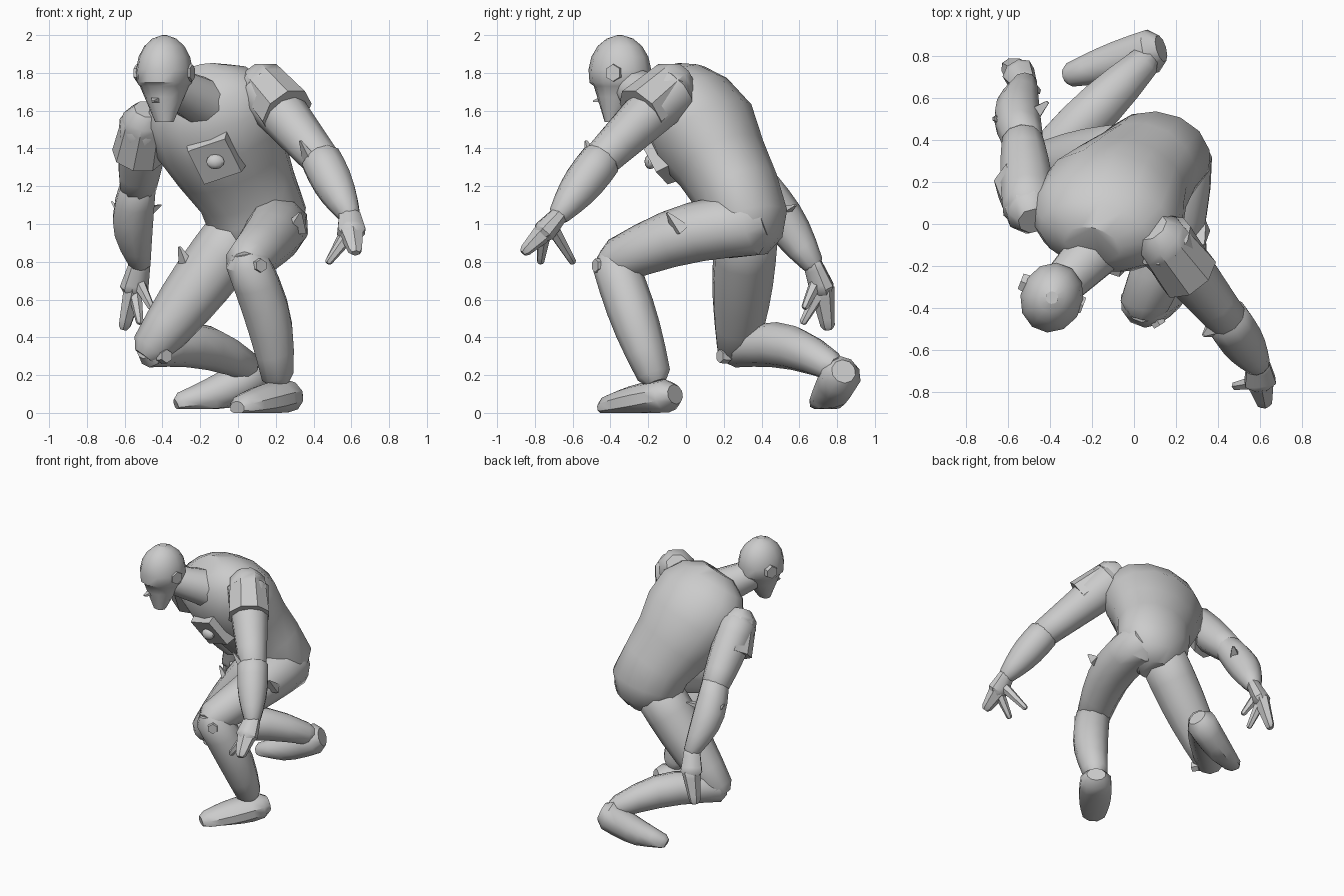
import bpy, bmesh, math
from mathutils import Vector

if "Cube" in bpy.data.objects:
    bpy.data.objects.remove(bpy.data.objects["Cube"], do_unlink=True)

UP = Vector((0, 0, 1))
grey = (0.6, 0.6, 0.6, 1)
material = bpy.data.materials.new("plain grey")
material.use_nodes = True
material.diffuse_color = grey
material.node_tree.nodes["Principled BSDF"].inputs["Base Color"].default_value = grey


def finish(name, bm):
    bmesh.ops.recalc_face_normals(bm, faces=bm.faces)
    mesh = bpy.data.meshes.new(name)
    bm.to_mesh(mesh)
    bm.free()
    mesh.materials.append(material)
    part = bpy.data.objects.new(name, mesh)
    bpy.context.collection.objects.link(part)
    bpy.ops.object.select_all(action='DESELECT')
    bpy.context.view_layer.objects.active = part
    part.select_set(True)
    bpy.ops.object.shade_smooth_by_angle(angle=math.radians(40))


def skin(name, rings, sides=10, floor=0):
    """Join elliptical rings, each given as centre, half-width and half-depth vectors."""
    bm = bmesh.new()
    loops = []
    for centre, across, deep in rings:
        loop = []
        for k in range(sides):
            angle = math.tau * (k + 0.5) / sides
            point = centre + across * math.cos(angle) + deep * math.sin(angle)
            point.z = max(point.z, floor)
            loop.append(bm.verts.new(point))
        loops.append(loop)
    for low, high in zip(loops, loops[1:]):
        for k in range(sides):
            j = (k + 1) % sides
            bm.faces.new((low[k], low[j], high[j], high[k]))
    bm.faces.new(loops[0])
    bm.faces.new(loops[-1])
    finish(name, bm)


def limb(name, start, end, r_start, r_end, bulge=0, bow=(0, 0, 0), flatten=1,
         sides=10, floor=0, round_start=True, round_end=True, side=None):
    """Tapered limb with a muscle bulge, a bowed axis and rounded ends."""
    start, end, bow = Vector(start), Vector(end), Vector(bow)
    axis = (end - start).normalized()
    across = Vector(side) if side else axis.cross(UP)
    across = (across - axis * across.dot(axis)).normalized()
    deep = axis.cross(across) * flatten
    rings = []
    if round_start:
        rings.append((start - axis * r_start * 0.5, across * r_start * 0.6, deep * r_start * 0.6))
    steps = 5
    for i in range(steps + 1):
        t = i / steps
        swell = math.sin(math.pi * t)
        radius = r_start + (r_end - r_start) * t + bulge * swell
        rings.append((start.lerp(end, t) + bow * swell, across * radius, deep * radius))
    if round_end:
        rings.append((end + axis * r_end * 0.5, across * r_end * 0.6, deep * r_end * 0.6))
    skin(name, rings, sides, floor)


def plug(name, centre, axis, radius, depth, sides=6, side=None):
    """Short straight-ended disc or plate."""
    centre, half = Vector(centre), Vector(axis).normalized() * depth / 2
    limb(name, centre - half, centre + half, radius, radius * 0.9, sides=sides,
         round_start=False, round_end=False, side=side)


def fin(name, base, tip, size):
    limb(name, base, tip, size, 0.01, flatten=0.6, sides=4, round_start=False, round_end=False)


# Torso: leans forward while the shoulder line twists away from the hip line
spine = [  # centre, half width, half depth
    ((0.1, 0.33, 0.83), 0.1, 0.1), ((0.1, 0.32, 0.92), 0.22, 0.19),
    ((0.1, 0.32, 1.03), 0.27, 0.22), ((0.05, 0.27, 1.17), 0.27, 0.23),
    ((-0.03, 0.19, 1.32), 0.31, 0.25), ((-0.1, 0.1, 1.48), 0.36, 0.29),
    ((-0.15, 0, 1.63), 0.36, 0.26), ((-0.18, -0.06, 1.73), 0.28, 0.19),
    ((-0.2, -0.1, 1.79), 0.14, 0.1)]
hip_line, shoulder_line = Vector((1, 0, 0.1)), Vector((0.7, -0.2, 0.2))
last = len(spine) - 1
torso = []
for i, (centre, width, depth) in enumerate(spine):
    axis = (Vector(spine[min(i + 1, last)][0]) - Vector(spine[max(i - 1, 0)][0])).normalized()
    across = hip_line.lerp(shoulder_line, i / last)
    across = (across - axis * across.dot(axis)).normalized()
    torso.append((Vector(centre), across * width, axis.cross(across) * depth))
skin("torso", torso, sides=14)
limb("neck", (-0.16, -0.1, 1.63), (-0.37, -0.32, 1.74), 0.14, 0.1)

# Head: tapered jaw stepping out to a domed mask at the brow
face_side = Vector((0.93, -0.36, 0))
face_front = UP.cross(face_side)
chin, brow = Vector((-0.39, -0.39, 1.54)), Vector((-0.39, -0.35, 1.73))
head = []
for t in (0, 0.3, 0.7, 1):
    head.append((chin.lerp(brow, t), face_side * (0.05 + 0.08 * t), face_front * (0.04 + 0.1 * t)))
dome_height, dome_middle = 0.2, 1.8
for degrees in range(-15, 90, 20):
    angle = math.radians(degrees)
    size = math.cos(angle)
    centre = Vector((brow.x, brow.y, dome_middle + dome_height * math.sin(angle)))
    head.append((centre, face_side * size * 0.15, face_front * size * 0.17))
head.append((brow.lerp(brow, 0) + UP * (2 - brow.z), face_side * 0.03, face_front * 0.03))
skin("head", head, sides=12)
fin("nose", (-0.43, -0.43, 1.66), (-0.45, -0.49, 1.65), 0.04)
for label, sign in (("left", 1), ("right", -1)):
    ear = Vector((brow.x, brow.y + 0.02, dome_middle)) + face_side * sign * 0.14
    plug(label + "_ear", ear, face_side * sign, 0.05, 0.04)

# Chest emblem: a tilted square plate with a small boss
plug("chest_plate", (-0.12, -0.14, 1.35), (-0.1, -0.85, -0.5), 0.17, 0.08, sides=4, side=(0.9, -0.1, 0.4))
bm = bmesh.new()
bmesh.ops.create_uvsphere(bm, u_segments=10, v_segments=6, radius=0.05)
bmesh.ops.scale(bm, vec=(1, 0.6, 0.8), verts=bm.verts)
bmesh.ops.translate(bm, vec=(-0.12, -0.19, 1.33), verts=bm.verts)
finish("chest_boss", bm)

# Arms, with flared pads over the shoulders
left_elbow, left_wrist = Vector((0.44, -0.45, 1.34)), Vector((0.59, -0.67, 1.05))
right_elbow, right_wrist = Vector((-0.53, 0.4, 1.2)), Vector((-0.52, 0.67, 0.79))
limb("left_upper_arm", (0.14, -0.08, 1.7), left_elbow, 0.15, 0.1)
limb("left_forearm", left_elbow, left_wrist, 0.11, 0.06, bulge=0.02)
limb("right_upper_arm", (-0.5, 0.08, 1.53), right_elbow, 0.13, 0.1, bulge=0.01)
limb("right_forearm", right_elbow, right_wrist, 0.1, 0.06, bulge=0.03, bow=(-0.03, 0, 0))
limb("left_shoulder_pad", (0.12, -0.06, 1.75), (0.26, -0.24, 1.59), 0.13, 0.15, sides=8, round_end=False)
limb("right_shoulder_pad", (-0.49, 0.05, 1.56), (-0.53, 0.2, 1.36), 0.12, 0.14, sides=8, round_end=False)
fin("left_glove_fin", left_elbow + Vector((-0.04, -0.03, -0.04)), (0.33, -0.53, 1.44), 0.07)
fin("right_glove_fin", (-0.58, 0.5, 1), (-0.67, 0.5, 1.12), 0.07)
fin("right_elbow_fin", (-0.5, 0.5, 1.06), (-0.41, 0.58, 1.1), 0.06)

# Hands: palm, joined fingers, one loose finger and a thumb
hands = {
    "left": (left_wrist, (0.6, -0.75, 0.96), (0.62, -0.85, 0.86), (0.48, -0.77, 0.8), (0.48, -0.6, 0.8)),
    "right": (right_wrist, (-0.55, 0.72, 0.66), (-0.6, 0.75, 0.46), (-0.52, 0.62, 0.48), (-0.46, 0.63, 0.56))}
for label, (wrist, knuckle, tips, finger, thumb) in hands.items():
    limb(label + "_palm", wrist, knuckle, 0.06, 0.08, flatten=0.8, sides=8)
    limb(label + "_fingers", knuckle, tips, 0.07, 0.04, flatten=0.8, sides=6)
    limb(label + "_finger", knuckle, finger, 0.04, 0.02, sides=6)
    limb(label + "_thumb", wrist.lerp(Vector(knuckle), 0.6), thumb, 0.04, 0.02, sides=6)

# Legs: left foot planted, right knee near the ground
left_knee, left_ankle = Vector((0.05, -0.38, 0.8)), Vector((0.21, -0.17, 0.2))
right_knee, right_ankle = Vector((-0.46, 0.27, 0.34)), Vector((0.05, 0.77, 0.25))
limb("left_thigh", (0.21, 0.34, 1), left_knee, 0.17, 0.12, bulge=0.01, bow=(0.05, 0, 0.04))
limb("left_shin", left_knee, left_ankle, 0.12, 0.09, bulge=0.02, bow=(0.03, 0, 0))
limb("left_foot", (0.26, -0.1, 0.09), (0.02, -0.41, 0.03), 0.11, 0.08, bulge=0.02, flatten=0.8)
limb("right_thigh", (0, 0.32, 0.95), right_knee, 0.17, 0.11, bulge=0.02)
limb("right_shin", right_knee, right_ankle, 0.1, 0.08, bulge=0.03, bow=(0, 0, 0.06))
limb("right_foot", (0.08, 0.82, 0.2), (-0.3, 0.71, 0.05), 0.11, 0.06, bulge=0.01, floor=0.02, bow=(0, 0, -0.02))

# Knee studs and thigh fins
stud_axis = (0.5, -0.8, 0)
plug("left_knee_stud", (0.11, -0.46, 0.78), stud_axis, 0.04, 0.05)
plug("right_knee_stud", (-0.39, 0.2, 0.3), stud_axis, 0.04, 0.05)
fin("left_thigh_fin", (0.3, -0.03, 0.97), (0.33, -0.1, 1.06), 0.08)
fin("right_thigh_fin", (-0.28, 0.24, 0.8), (-0.31, 0.22, 0.88), 0.05)
